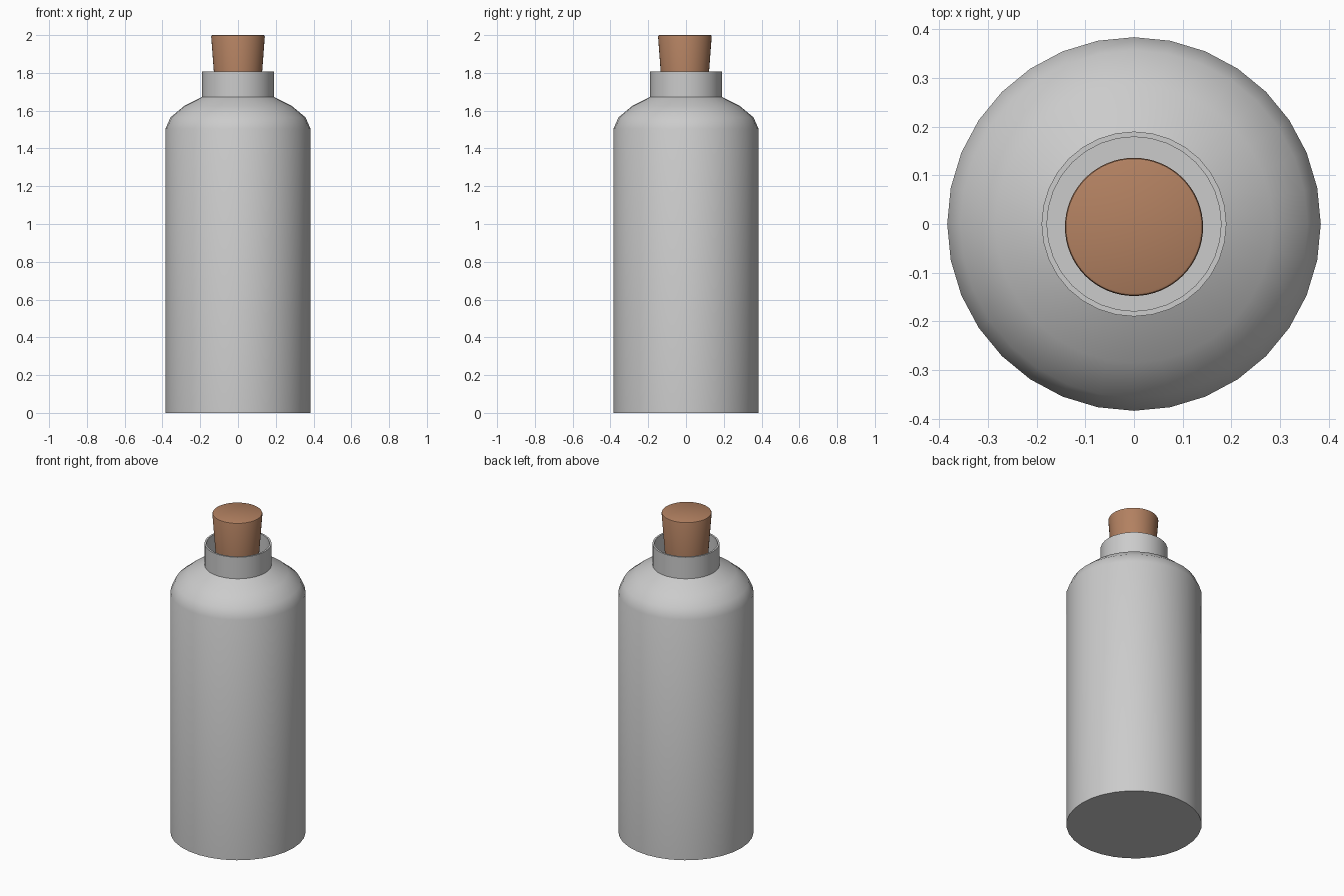
import bpy, bmesh, math

cube = bpy.data.objects.get("Cube")
if cube:
    bpy.data.objects.remove(cube, do_unlink=True)


def material(name, colour):
    m = bpy.data.materials.new(name)
    m.use_nodes = True
    m.diffuse_color = colour
    m.node_tree.nodes["Principled BSDF"].inputs["Base Color"].default_value = colour
    return m


def lathe(name, profile, segments, mat, centre_y=0):
    """Turn a (radius, height) profile into a closed solid of revolution."""
    bm = bmesh.new()
    rings = []
    for r, z in profile:
        angles = [2 * math.pi * i / segments for i in range(segments)]
        rings.append([bm.verts.new((r * math.cos(a), r * math.sin(a), z)) for a in angles])
    for low, high in zip(rings, rings[1:]):
        for i in range(segments):
            j = (i + 1) % segments
            bm.faces.new((low[i], low[j], high[j], high[i]))
    bm.faces.new(rings[0][::-1])
    bm.faces.new(rings[-1])
    mesh = bpy.data.meshes.new(name)
    bm.to_mesh(mesh)
    bm.free()
    mesh.materials.append(mat)
    obj = bpy.data.objects.new(name, mesh)
    obj.location.y = centre_y
    bpy.context.collection.objects.link(obj)
    bpy.ops.object.select_all(action="DESELECT")
    obj.select_set(True)
    bpy.context.view_layer.objects.active = obj
    bpy.ops.object.shade_smooth_by_angle(angle=math.radians(35))
    return obj


grey = material("bottle grey", (0.6, 0.6, 0.6, 1))
brown = material("cork brown", (0.45, 0.22, 0.12, 1))

# Bottle: straight body, rounded shoulder, thin-lipped neck with a recess
lathe("bottle", [(0.384, 0), (0.384, 1.505), (0.357, 1.565), (0.285, 1.625),
                 (0.19, 1.672), (0.19, 1.807), (0.179, 1.807), (0.179, 1.66)], 32, grey)

# Cork: tapered plug with a softened top edge
lathe("cork", [(0.117, 1.66), (0.142, 1.993), (0.140, 1.998), (0.136, 2.0)], 64, brown, -0.006)
